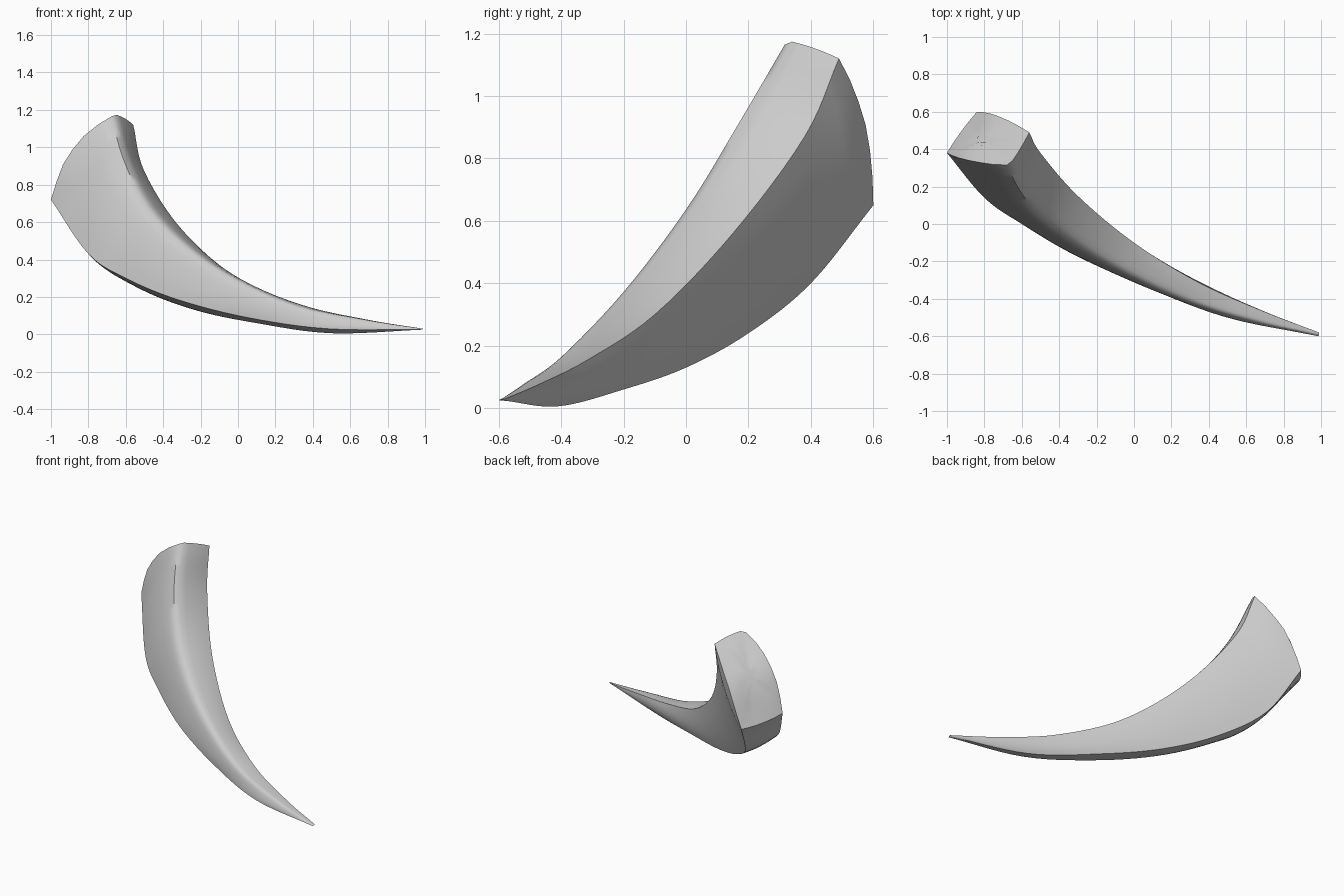
import bpy, bmesh, math, random
from mathutils import Vector as V

if "Cube" in bpy.data.objects:
    bpy.data.objects.remove(bpy.data.objects["Cube"])

random.seed(4)
N, M = 6, 36          # points per side of the section, stations along the length

# four long edges of the curved claw, from the broken root to the tip
front_top = [(-.67, .31, 1.18), (-.60, .165, .93), (-.46, 0, .655), (-.16, -.2, .385),
             (.26, -.4, .17), (.66, -.52, .08), (.99, -.59, .03)]
back_top = [(-.56, .49, 1.12), (-.5, .38, .87), (-.3, .15, .56), (0, -.1, .30),
            (.35, -.315, .155), (.7, -.47, .077), (.99, -.58, .03)]
back_low = [(-.84, .6, .65), (-.73, .4, .40), (-.51, .2, .24), (-.23, 0, .13),
            (.1, -.2, .06), (.5, -.41, .006), (.985, -.585, .025)]
front_low = [(-1, .38, .72), (-.8, .14, .43), (-.6, 0, .30), (-.32, -.165, .185),
             (.05, -.33, .09), (.48, -.495, .03), (.985, -.6, .026)]


def curve(pts, t):
    """Catmull-Rom point at t in 0..1"""
    p = [V(q) for q in pts]
    p = [2 * p[0] - p[1]] + p + [2 * p[-1] - p[-2]]
    s = t * (len(pts) - 1)
    i = min(int(s), len(pts) - 2)
    f = s - i
    a, b, c, d = p[i:i + 4]
    return .5 * (2 * b + (c - a) * f + (2 * a - 5 * b + 4 * c - d) * f ** 2
                 + (3 * b - a - 3 * c + d) * f ** 3)


def section(t):
    """Four-sided section with slightly bulged sides and a softened front top edge"""
    cs = [curve(e, t) for e in (front_top, back_top, back_low, front_low)]
    mid = sum(cs, V()) / 4
    ring = []
    for k in range(4):
        a, b = cs[k], cs[(k + 1) % 4]
        out = ((a + b) / 2 - mid).normalized()
        for j in range(N):
            u = j / N
            ring.append(a.lerp(b, u) + out * (a - b).length * .04 * 4 * u * (1 - u))
    ring[0] = ring[0] * .6 + (ring[1] + ring[-1]) * .2
    return ring


bm = bmesh.new()
rings = [section(i / M) for i in range(M + 1)]

# domed edge of the broken root
dome = V((-.7, .25, .6))
for k in (1, 3):
    for j in range(1, N):
        u = j / N
        rings[0][k * N + j] += dome * (.05 * 4 * u * (1 - u) + random.uniform(-.006, .006))

# rough root face as shrinking rings
root = rings[0]
centre = sum(root, V()) / len(root)
cap = []
for f in (.2, .5, .8):
    cap.append([centre.lerp(p, f) + dome * ((1 - f * f) * .035 + random.uniform(-.006, .006))
                for p in root])
rings = cap + rings

verts = [[bm.verts.new(p) for p in r] for r in rings]
L = 4 * N
for r, s in zip(verts, verts[1:]):
    for j in range(L):
        bm.faces.new((r[j], r[(j + 1) % L], s[(j + 1) % L], s[j]))
bm.faces.new(verts[0])
bm.faces.new(verts[-1])
bmesh.ops.recalc_face_normals(bm, faces=bm.faces)

mesh = bpy.data.meshes.new("claw")
bm.to_mesh(mesh)
bm.free()
claw = bpy.data.objects.new("claw", mesh)
bpy.context.collection.objects.link(claw)
bpy.context.view_layer.objects.active = claw
claw.select_set(True)
bpy.ops.object.shade_smooth_by_angle(angle=math.radians(50))
